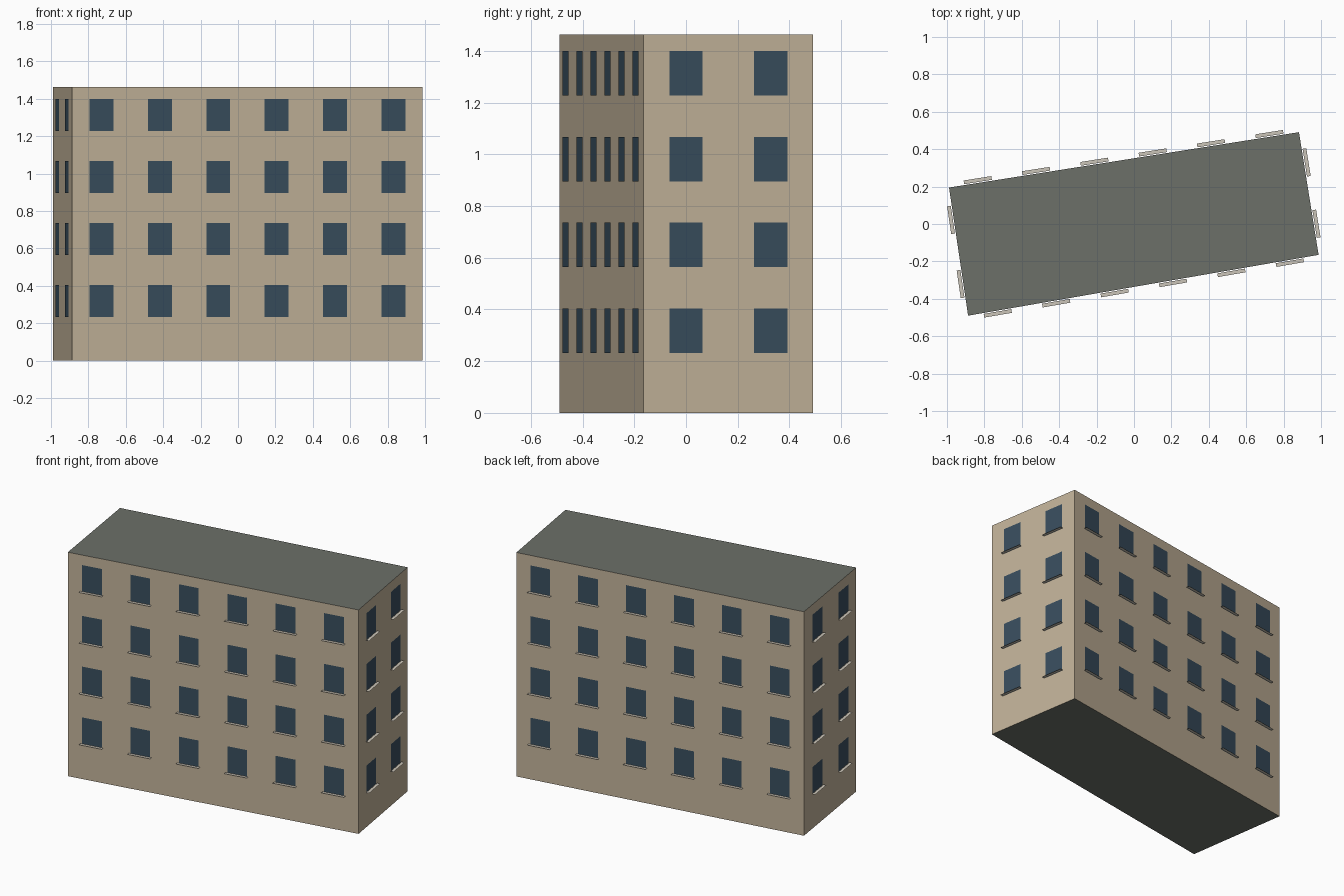
import bpy, bmesh
from mathutils import Vector

if "Cube" in bpy.data.objects:
    bpy.data.objects.remove(bpy.data.objects["Cube"])

HEIGHT = 1.463
CORNERS = [Vector(c) for c in ((-0.887, -0.49, 0), (0.987, -0.165, 0),
                               (0.882, 0.491, 0), (-0.989, 0.195, 0))]
BAYS = (6, 2, 6, 2)                       # windows per floor on each wall
FLOORS, FIRST_Z, FLOOR_H = 4, 0.232, 0.3317
WIN_W, WIN_H, WIN_OUT = 0.13, 0.172, 0.003
SILL_W, SILL_IN, SILL_OUT = 0.15, 0.005, 0.025
UP = Vector((0, 0, 1))


def material(name, color):
    mat = bpy.data.materials.new(name)
    mat.diffuse_color = (*color, 1)
    mat.use_nodes = True
    mat.node_tree.nodes["Principled BSDF"].inputs["Base Color"].default_value = mat.diffuse_color
    return mat


def make_object(name, quads, mat):
    bm = bmesh.new()
    for quad in quads:
        bm.faces.new([bm.verts.new(p) for p in quad])
    bmesh.ops.remove_doubles(bm, verts=bm.verts, dist=1e-5)
    mesh = bpy.data.meshes.new(name)
    bm.to_mesh(mesh)
    bm.free()
    mesh.materials.append(mat)
    obj = bpy.data.objects.new(name, mesh)
    bpy.context.collection.objects.link(obj)
    return obj


wall_mat = material("plaster", (0.54, 0.45, 0.32))
roof_mat = material("roof_grey", (0.15, 0.16, 0.14))
glass_mat = material("glass", (0.04, 0.075, 0.11))
sill_mat = material("sill_stone", (0.60, 0.56, 0.48))

# Wall panels, with window panes and flat sills laid out per bay and floor
walls, panes, sills = [], [], []
for i, bays in enumerate(BAYS):
    a, b = CORNERS[i], CORNERS[(i + 1) % 4]
    walls.append((a, b, b + UP * HEIGHT, a + UP * HEIGHT))
    along = (b - a).normalized()
    out = along.cross(UP)
    for k in range(bays):
        for f in range(FLOORS):
            c = a.lerp(b, (k + 0.5) / bays) + UP * (FIRST_Z + f * FLOOR_H)
            w, s = along * WIN_W / 2, along * SILL_W / 2
            p = c + out * WIN_OUT
            panes.append((p - w, p + w, p + w + UP * WIN_H, p - w + UP * WIN_H))
            near, far = c + out * SILL_IN, c + out * SILL_OUT
            sills.append((far - s, far + s, near + s, near - s))

make_object("walls", walls, wall_mat)
make_object("window_panes", panes, glass_mat)
make_object("window_sills", sills, sill_mat)

# Flat roof and underside
make_object("roof", [[c + UP * HEIGHT for c in CORNERS]], roof_mat)
make_object("floor_slab", [CORNERS[::-1]], roof_mat)
